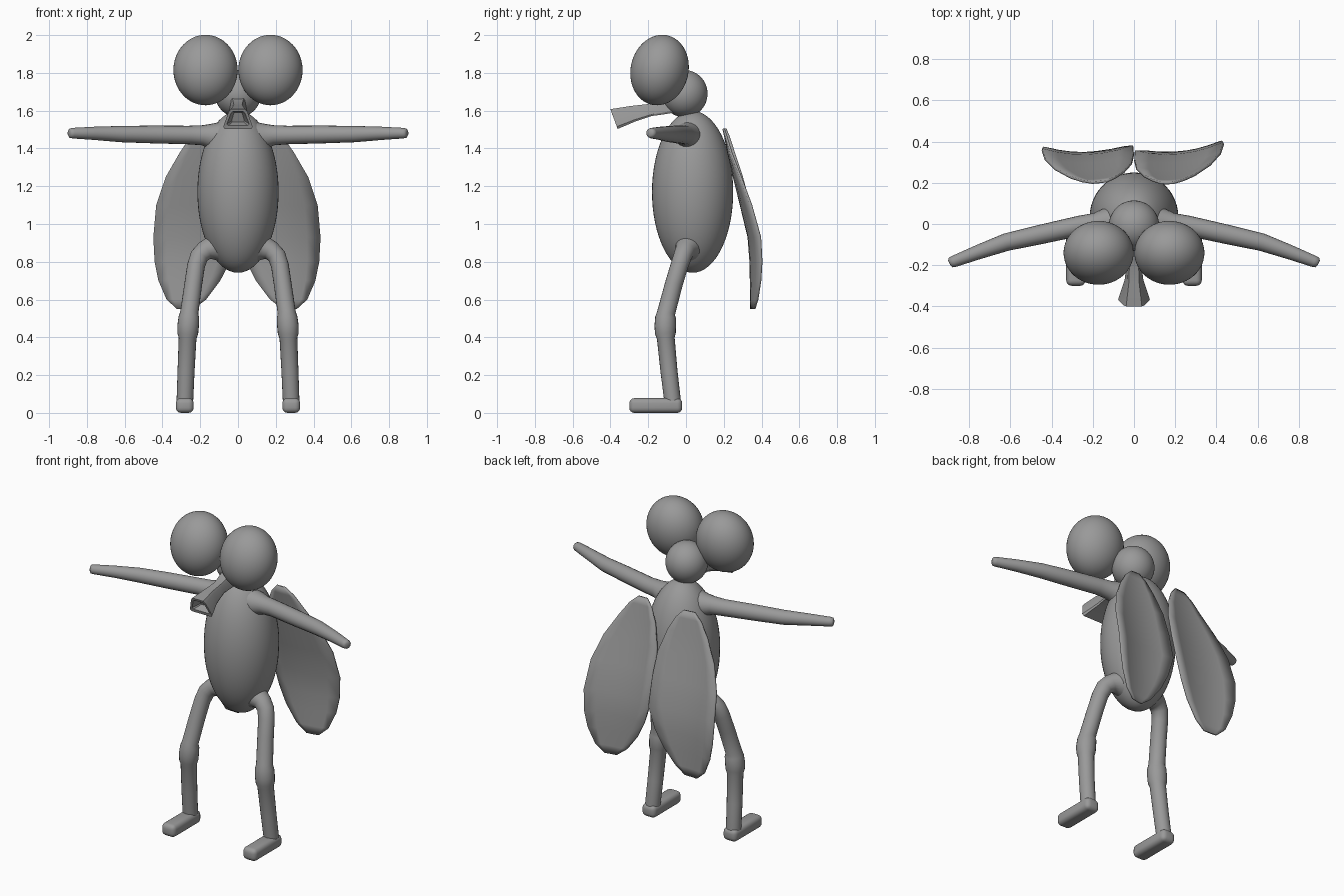
import bpy, bmesh, math
from mathutils import Vector

if "Cube" in bpy.data.objects:
    bpy.data.objects.remove(bpy.data.objects["Cube"])

grey = bpy.data.materials.new("plain_grey")
grey.diffuse_color = (0.32, 0.32, 0.32, 1)
grey.use_nodes = True
grey.node_tree.nodes["Principled BSDF"].inputs["Base Color"].default_value = grey.diffuse_color


def finish(name, bm, angle=40):
    bmesh.ops.recalc_face_normals(bm, faces=bm.faces[:])
    me = bpy.data.meshes.new(name)
    bm.to_mesh(me)
    bm.free()
    me.materials.append(grey)
    ob = bpy.data.objects.new(name, me)
    bpy.context.collection.objects.link(ob)
    bpy.ops.object.select_all(action='DESELECT')
    ob.select_set(True)
    bpy.context.view_layer.objects.active = ob
    bpy.ops.object.shade_smooth_by_angle(angle=math.radians(angle))
    return ob


def ellipsoid(name, centre, radii, tilt=0):
    bm = bmesh.new()
    bmesh.ops.create_uvsphere(bm, u_segments=48, v_segments=32, radius=1)
    ob = finish(name, bm)
    ob.location, ob.scale, ob.rotation_euler.x = centre, radii, math.radians(tilt)


def loft(bm, rings):
    # skin a list of point rings and close both ends
    rows = [[bm.verts.new(p) for p in r] for r in rings]
    n = len(rows[0])
    for a, b in zip(rows, rows[1:]):
        for i in range(n):
            j = (i + 1) % n
            bm.faces.new((a[i], a[j], b[j], b[i]))
    bm.faces.new(rows[0])
    bm.faces.new(rows[-1])


def tube(name, path, ref, side, n=20):
    # round limb along (x, y, z, radius) points
    pts = [Vector(p[:3]) for p in path]
    rings = []
    for k, p in enumerate(pts):
        t = (pts[min(k + 1, len(pts) - 1)] - pts[max(k - 1, 0)]).normalized()
        u = (Vector(ref) - t * t.dot(Vector(ref))).normalized()
        v = t.cross(u)
        ring = []
        for i in range(n):
            a = 2 * math.pi * i / n
            q = p + (u * math.cos(a) + v * math.sin(a)) * path[k][3]
            ring.append((q.x * side, q.y, q.z))
        rings.append(ring)
    bm = bmesh.new()
    loft(bm, rings)
    finish(name, bm, 50)


# Body and head
ellipsoid("body", (0, 0.035, 1.17), (0.215, 0.215, 0.428))
ellipsoid("head", (0, -0.008, 1.69), (0.122, 0.122, 0.125))

# Flared snout with a hollow mouth: y/z of top, y/z of bottom, half widths
sections = [(-0.06, 1.70, -0.06, 1.59, 0.05, 0.05),
            (-0.13, 1.66, -0.12, 1.58, 0.034, 0.04),
            (-0.20, 1.635, -0.18, 1.572, 0.026, 0.034),
            (-0.29, 1.625, -0.27, 1.542, 0.030, 0.048),
            (-0.40, 1.608, -0.362, 1.503, 0.045, 0.082),
            (-0.396, 1.595, -0.366, 1.521, 0.034, 0.062),
            (-0.34, 1.590, -0.32, 1.540, 0.022, 0.035)]
outline = [(-0.85, 1), (0.85, 1), (1, 0.85), (1, 0.12),
           (0.85, 0), (-0.85, 0), (-1, 0.12), (-1, 0.85)]
rings = []
for yt, zt, yb, zb, wt, wb in sections:
    rings.append([(s * (wb + (wt - wb) * f), yb + (yt - yb) * f, zb + (zt - zb) * f)
                  for s, f in outline])
bm = bmesh.new()
loft(bm, rings)
finish("snout", bm, 30)

# Limb paths for one side
arm = [(0.08, 0.01, 1.46, 0.085), (0.145, 0.008, 1.465, 0.066), (0.19, 0.0, 1.47, 0.053),
       (0.26, -0.008, 1.471, 0.049), (0.45, -0.05, 1.474, 0.047), (0.62, -0.088, 1.476, 0.043),
       (0.76, -0.138, 1.48, 0.035), (0.875, -0.182, 1.481, 0.028),
       (0.89, -0.187, 1.481, 0.025), (0.896, -0.19, 1.481, 0.014)]
leg = [(0.09, 0.015, 0.88, 0.09), (0.14, 0.005, 0.873, 0.063), (0.175, -0.005, 0.86, 0.052),
       (0.205, -0.018, 0.83, 0.049), (0.222, -0.035, 0.78, 0.047), (0.237, -0.065, 0.68, 0.047),
       (0.258, -0.105, 0.53, 0.048), (0.260, -0.108, 0.505, 0.055), (0.264, -0.11, 0.46, 0.057),
       (0.266, -0.109, 0.42, 0.055), (0.267, -0.107, 0.395, 0.047), (0.275, -0.09, 0.22, 0.045),
       (0.281, -0.072, 0.07, 0.044), (0.282, -0.07, 0.02, 0.042)]
# Wing rows: height, inner x, outer x, depth
wing = [(1.505, 0.13, 0.19, 0.20), (1.46, 0.09, 0.24, 0.21), (1.38, 0.05, 0.295, 0.225),
        (1.25, 0.012, 0.37, 0.255), (1.1, 0.002, 0.42, 0.292), (0.93, 0.004, 0.435, 0.333),
        (0.8, 0.045, 0.428, 0.343), (0.7, 0.095, 0.408, 0.345), (0.6, 0.17, 0.365, 0.345),
        (0.55, 0.235, 0.31, 0.345)]

for side, word in ((-1, "left"), (1, "right")):
    ellipsoid(word + "_eye", (side * 0.172, -0.14, 1.815), (0.17, 0.153, 0.188), -13)
    tube(word + "_arm", arm, (0, 0, 1), side)
    tube(word + "_leg", leg, (0, 1, 0), side)

    # Rounded foot
    bm = bmesh.new()
    bmesh.ops.create_cube(bm, size=1)
    for v in bm.verts:
        v.co = (side * 0.282 + v.co.x * 0.094, -0.16 + v.co.y * 0.28, 0.039 + v.co.z * 0.078)
    bmesh.ops.bevel(bm, geom=bm.edges[:], offset=0.027, segments=4, profile=0.5, affect='EDGES')
    finish(word + "_foot", bm, 50)

    # Thin cupped wing
    bm = bmesh.new()
    cols, rows = 6, []
    for z, xi, xo, y in wing:
        row = []
        for c in range(cols + 1):
            f = c / cols
            x = xi + (xo - xi) * f
            u = (x - 0.2) / 0.23
            depth = y + 0.042 * u * u + side * 0.015 * u
            row.append(bm.verts.new((side * (x + (0.012 * f if side < 0 else 0)), depth, z)))
        rows.append(row)
    for a, b in zip(rows, rows[1:]):
        for c in range(cols):
            bm.faces.new((a[c], a[c + 1], b[c + 1], b[c]))
    ob = finish(word + "_wing", bm, 35)
    mod = ob.modifiers.new("thickness", 'SOLIDIFY')
    mod.thickness, mod.offset = 0.012, 0
